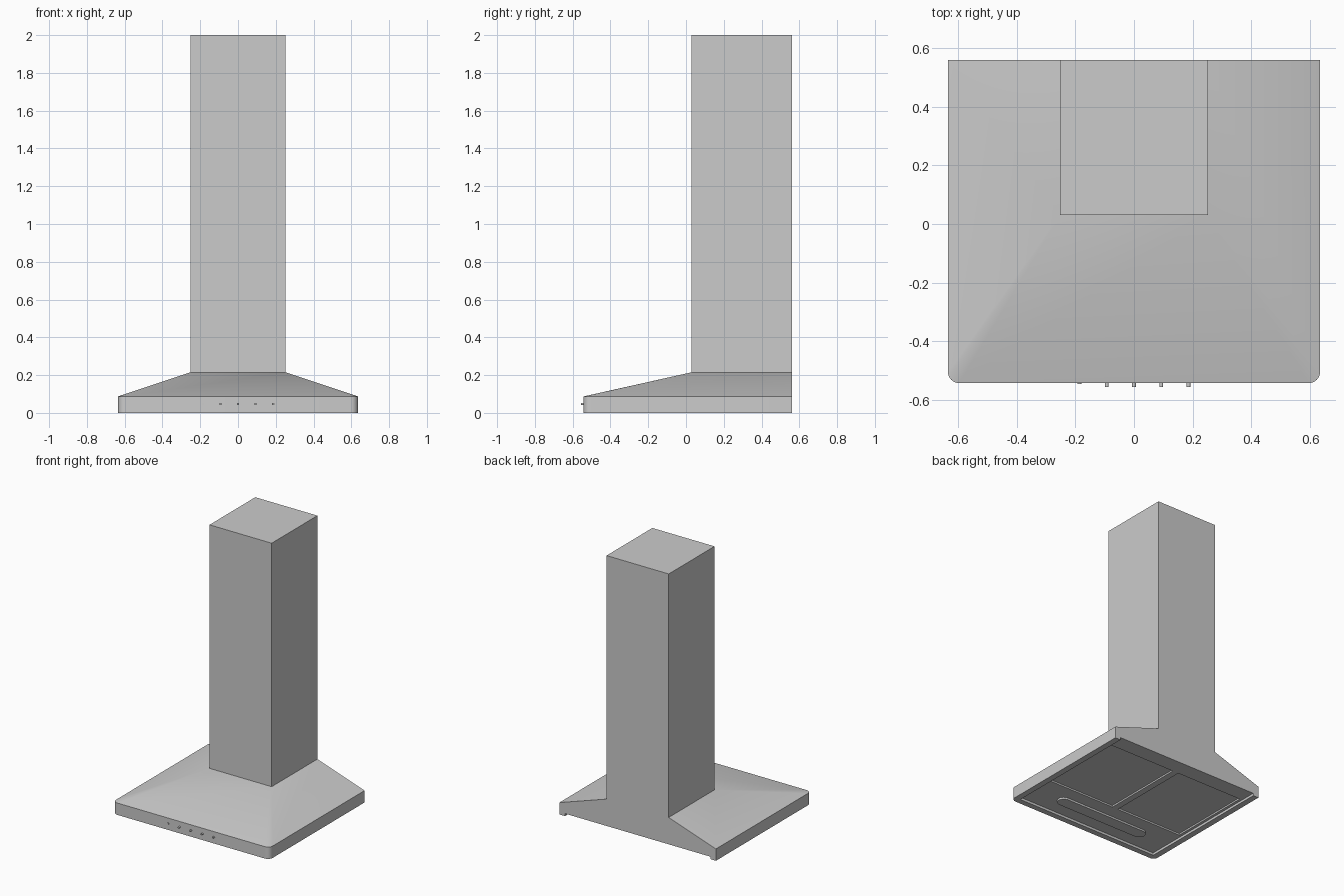
import bpy, bmesh, math

if "Cube" in bpy.data.objects:
    bpy.data.objects.remove(bpy.data.objects["Cube"])

W, YF, YB = 0.635, -0.543, 0.56      # canopy half width, front, back
CW, CF = 0.252, 0.03                 # chimney half width, front
RIM_TOP, SLOPE_TOP, TOP = 0.087, 0.215, 2.0
R, SEG = 0.038, 8                    # front corner radius


def finish(bm, name):
    bmesh.ops.recalc_face_normals(bm, faces=bm.faces)
    me = bpy.data.meshes.new(name)
    bm.to_mesh(me)
    bm.free()
    ob = bpy.data.objects.new(name, me)
    bpy.context.collection.objects.link(ob)
    return ob


def loft(name, rings):
    """Skin closed rings of equal length and cap both ends."""
    bm = bmesh.new()
    loops = [[bm.verts.new(p) for p in r] for r in rings]
    n = len(rings[0])
    for a, b in zip(loops, loops[1:]):
        for i in range(n):
            j = (i + 1) % n
            bm.faces.new((a[i], a[j], b[j], b[i]))
    bm.faces.new(loops[0])
    bm.faces.new(loops[-1])
    bmesh.ops.remove_doubles(bm, verts=bm.verts, dist=1e-5)
    return finish(bm, name)


def box(name, x0, x1, y0, y1, z0, z1):
    pts = [(x0, y0), (x1, y0), (x1, y1), (x0, y1)]
    return loft(name, [[(x, y, z) for x, y in pts] for z in (z0, z1)])


def smooth(ob):
    bpy.ops.object.select_all(action='DESELECT')
    ob.select_set(True)
    bpy.context.view_layer.objects.active = ob
    bpy.ops.object.shade_smooth_by_angle(angle=math.radians(25))


def cut(ob, cutter):
    bpy.context.view_layer.objects.active = ob
    mod = ob.modifiers.new("cut", 'BOOLEAN')
    mod.operation, mod.solver, mod.object = 'DIFFERENCE', 'EXACT', cutter
    bpy.ops.object.modifier_apply(modifier=mod.name)
    bpy.data.objects.remove(cutter)


# Canopy: rounded front corners, sloping up to the chimney foot
outline, foot = [(W, YB), (-W, YB)], [(CW, YB), (-CW, YB)]
for sx, start in ((-1, 180), (1, 270)):
    for i in range(SEG + 1):
        a = math.radians(start + 90 * i / SEG)
        outline.append((sx * (W - R) + R * math.cos(a), YF + R + R * math.sin(a)))
        foot.append((sx * CW, CF))
canopy = loft("canopy", [
    [(x, y, 0) for x, y in outline],
    [(x, y, RIM_TOP) for x, y in outline],
    [(x, y, SLOPE_TOP) for x, y in foot]])

# Underside recess (open at the back) and two sunken filter bays
cut(canopy, box("recess_cutter", -0.59, 0.59, -0.50, 0.7, -0.1, 0.018))
for s in (-1, 1):
    x0, x1 = sorted((s * 0.024, s * 0.57))
    cut(canopy, box("filter_cutter", x0, x1, -0.20, 0.44, -0.1, 0.030))
smooth(canopy)

# Chimney
box("chimney", -CW, CW, CF, YB, SLOPE_TOP, TOP)

# Lamp cover under the front: long pill shape
pill = []
for sx, start in ((1, -90), (-1, 90)):
    for i in range(13):
        a = math.radians(start + 15 * i)
        pill.append((sx * 0.335 + 0.045 * math.cos(a), -0.345 + 0.045 * math.sin(a)))
smooth(loft("lamp_cover", [[(x, y, z) for x, y in pill] for z in (0.004, 0.022)]))

# Control buttons, the leftmost one is a nearly flush indicator
for k in range(5):
    front = -0.547 if k == 0 else -0.557
    ring = [(0.0065 * math.cos(math.tau * i / 16), 0.0065 * math.sin(math.tau * i / 16))
            for i in range(16)]
    cx = -0.186 + 0.093 * k
    smooth(loft("indicator" if k == 0 else f"button_{k}",
                [[(cx + u, y, 0.047 + v) for u, v in ring] for y in (front, YF + 0.005)]))
